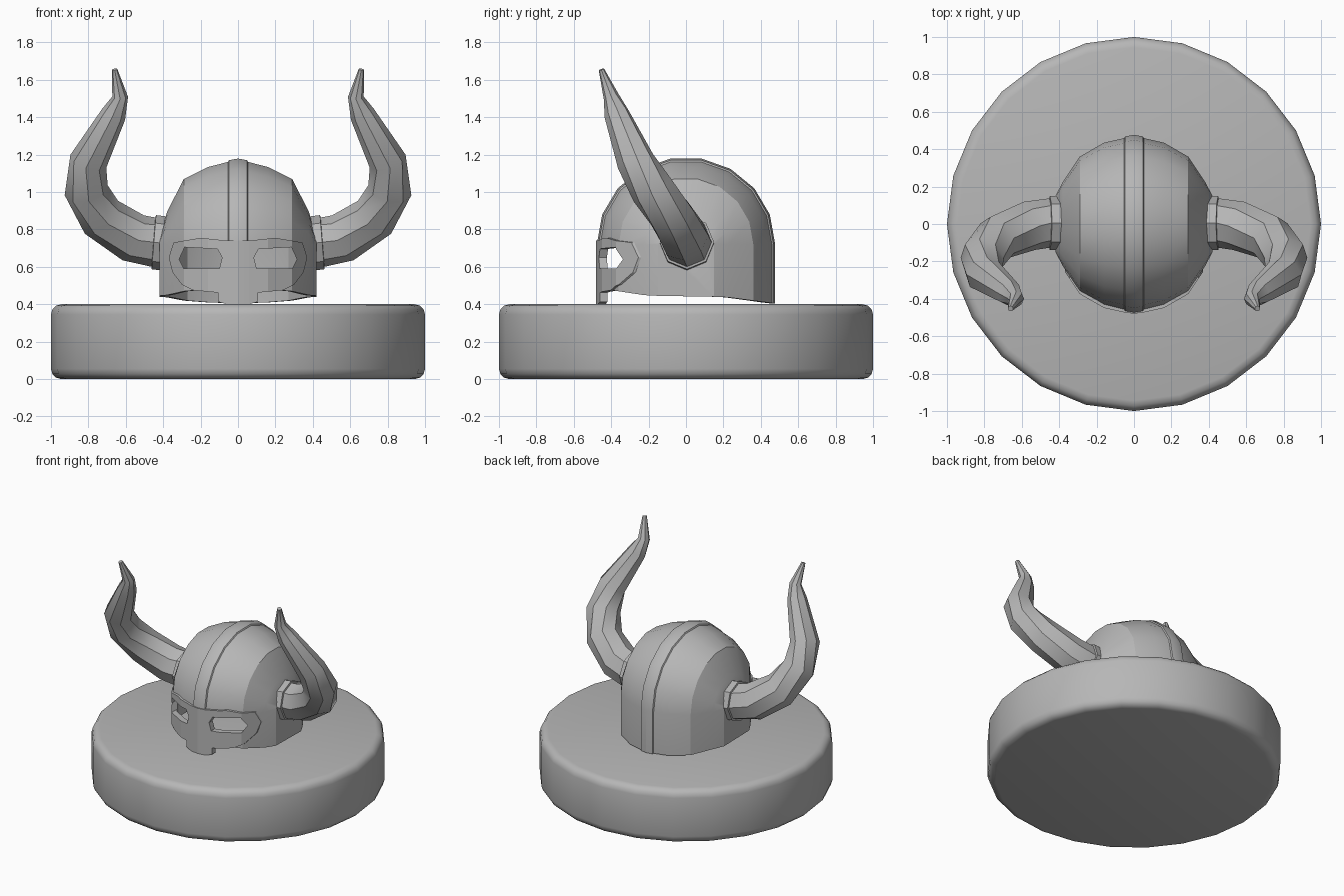
import bpy, bmesh, math
from mathutils import Vector

if "Cube" in bpy.data.objects:
    bpy.data.objects.remove(bpy.data.objects["Cube"])

grey = bpy.data.materials.new("dark_grey")
grey.diffuse_color = (0.47, 0.47, 0.47, 1)
grey.use_nodes = True
grey.node_tree.nodes["Principled BSDF"].inputs["Base Color"].default_value = grey.diffuse_color


def make_object(name, bm):
    bmesh.ops.recalc_face_normals(bm, faces=bm.faces[:])
    me = bpy.data.meshes.new(name)
    bm.to_mesh(me)
    bm.free()
    me.materials.append(grey)
    ob = bpy.data.objects.new(name, me)
    bpy.context.collection.objects.link(ob)
    return ob


def activate(ob):
    bpy.ops.object.select_all(action='DESELECT')
    ob.select_set(True)
    bpy.context.view_layer.objects.active = ob


def smooth(ob, degrees):
    activate(ob)
    bpy.ops.object.shade_smooth_by_angle(angle=math.radians(degrees))


def prism(name, points, offset):
    bm = bmesh.new()
    face = bm.faces.new([bm.verts.new(p) for p in points])
    ext = bmesh.ops.extrude_face_region(bm, geom=[face])
    moved = [g for g in ext['geom'] if isinstance(g, bmesh.types.BMVert)]
    bmesh.ops.translate(bm, verts=moved, vec=offset)
    return make_object(name, bm)


def boolean(ob, cutter, operation):
    mod = ob.modifiers.new("cut", 'BOOLEAN')
    mod.operation = operation
    mod.solver = 'EXACT'
    mod.object = cutter
    cutter.hide_render = True
    activate(ob)
    bpy.ops.object.modifier_apply(modifier=mod.name)


def skin(bm, loops, closed):
    for a, b in zip(loops, loops[1:]):
        n = len(a)
        for i in range(n if closed else n - 1):
            j = (i + 1) % n
            bm.faces.new((a[i], a[j], b[j], b[i]))


# round plinth
bm = bmesh.new()
bmesh.ops.create_cone(bm, cap_ends=True, segments=24, radius1=1, radius2=1, depth=0.4)
bmesh.ops.translate(bm, verts=bm.verts[:], vec=(0, 0, 0.2))
rims = [e for e in bm.edges if abs(e.verts[0].co.z - e.verts[1].co.z) < 1e-4]
bmesh.ops.bevel(bm, geom=rims, offset=0.055, segments=3, profile=0.5, affect='EDGES')
smooth(make_object("plinth", bm), 40)


# helmet dome: arches stacked along x (x, half depth, height above the rim line)
def bottom(y):
    if y < 0:
        return 0.445 + 0.035 * min(1, max(0, (-y - 0.2) / 0.23))
    return 0.44 - 0.035 * min(1, max(0, (y - 0.2) / 0.27))


half = [(0, 0.477, 0.466), (0.048, 0.468, 0.457), (0.053, 0.459, 0.448),
        (0.16, 0.435, 0.42), (0.29, 0.36, 0.355), (0.38, 0.225, 0.175), (0.42, 0.15, 0.03)]
rings = [(-x, d, h) for x, d, h in half[:0:-1]] + half
bm = bmesh.new()
loops = []
for x, d, h in rings:
    pts = [(x, -d, bottom(-d))]
    for k in range(10):
        a = math.radians(20 * k)
        pts.append((x, -d * math.cos(a), 0.72 + h * math.sin(a)))
    pts.append((x, d, bottom(d)))
    loops.append([bm.verts.new(p) for p in pts])
skin(bm, loops, False)
bm.faces.new(loops[0])
bm.faces.new(loops[-1])
helmet = make_object("helmet_shell", bm)
solid = helmet.modifiers.new("thickness", 'SOLIDIFY')
solid.thickness = 0.03
solid.offset = -1
activate(helmet)
bpy.ops.object.modifier_apply(modifier=solid.name)

# face mask: curved wall trimmed to the brow, cheek and nose outline
plan = [(0, -0.48), (0.055, -0.472), (0.16, -0.449), (0.29, -0.374), (0.385, -0.232)]
plan = [(-x, y) for x, y in plan[:0:-1]] + plan
wall = [(x, y, 0.3) for x, y in plan] + [(x * 0.96, y + 0.04, 0.3) for x, y in reversed(plan)]
mask = prism("face_mask", wall, (0, 0, 0.6))
outline = [(0.06, 0.40), (0.105, 0.413), (0.108, 0.462), (0.24, 0.475), (0.30, 0.505),
           (0.35, 0.57), (0.37, 0.65), (0.345, 0.73), (0.20, 0.755), (0.06, 0.74)]
outline += [(-x, z) for x, z in reversed(outline)]
trim = prism("mask_trim", [(x, -0.7, z) for x, z in outline], (0, 0.65, 0))
boolean(mask, trim, 'INTERSECT')

# eye openings through mask and shell
eye = [(0.085, 0.65), (0.10, 0.59), (0.29, 0.59), (0.315, 0.64), (0.285, 0.705), (0.11, 0.695)]
cutters = [trim]
for s in (-1, 1):
    cutter = prism("eye_cutter", [(s * x, -0.7, z) for x, z in eye], (0, 0.6, 0))
    boolean(mask, cutter, 'DIFFERENCE')
    boolean(helmet, cutter, 'DIFFERENCE')
    cutters.append(cutter)
for c in cutters:
    bpy.data.objects.remove(c)
smooth(helmet, 21)
smooth(mask, 15)

# horns: octagonal sweep with a collar at the root (x, y, z, radius)
path = [(0.395, 0.005, 0.725, 0.145), (0.45, 0.005, 0.732, 0.145), (0.452, 0.005, 0.732, 0.132),
        (0.56, -0.01, 0.755, 0.133), (0.73, -0.075, 0.865, 0.125), (0.812, -0.18, 1.01, 0.118),
        (0.80, -0.27, 1.165, 0.102), (0.665, -0.37, 1.415, 0.068),
        (0.63, -0.40, 1.51, 0.042), (0.66, -0.452, 1.655, 0.015)]
for s, side in ((1, "right"), (-1, "left")):
    bm = bmesh.new()
    loops = []
    centres = [Vector((s * p[0], p[1], p[2])) for p in path]
    for i, c in enumerate(centres):
        if i < 3:
            t = Vector((s, 0, 0.08))
        else:
            t = centres[min(i + 1, len(path) - 1)] - centres[i - 1]
        t.normalize()
        u = Vector((0, 1, 0))
        u = (u - t * u.dot(t)).normalized()
        v = t.cross(u)
        loops.append([bm.verts.new(c + path[i][3] * (u * math.cos(a) + v * math.sin(a)))
                      for a in (math.tau * k / 8 for k in range(8))])
    skin(bm, loops, True)
    bm.faces.new(loops[0])
    bm.faces.new(loops[-1])
    smooth(make_object(side + "_horn", bm), 38)
